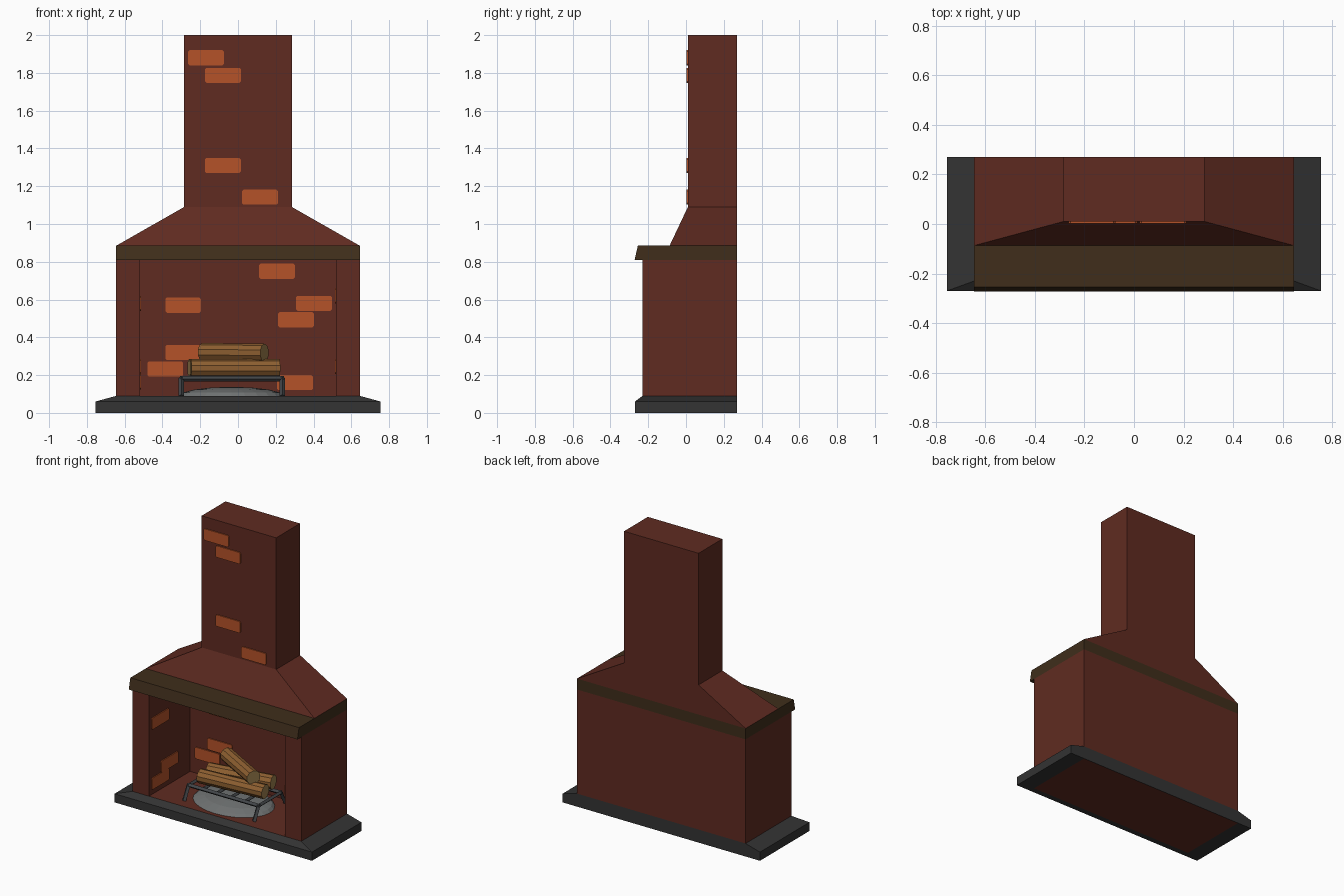
import bpy, bmesh, math
from mathutils import Vector

if "Cube" in bpy.data.objects:
    bpy.data.objects.remove(bpy.data.objects["Cube"])


def material(name, rgb):
    m = bpy.data.materials.new(name)
    m.diffuse_color = (*rgb, 1)
    m.use_nodes = True
    m.node_tree.nodes["Principled BSDF"].inputs["Base Color"].default_value = m.diffuse_color
    return m


BRICK = material("dark brick", (0.115, 0.024, 0.015))
LIGHT = material("light brick", (0.46, 0.085, 0.022))
WOOD = material("beam wood", (0.05, 0.027, 0.011))
STONE = material("dark stone", (0.033, 0.033, 0.033))
BARK = material("bark", (0.27, 0.115, 0.03))
CUT = material("cut wood", (0.33, 0.21, 0.075))
ASH = material("ash", (0.16, 0.17, 0.17))
IRON = material("iron", (0.055, 0.06, 0.065))


def finish(name, bm, *mats):
    bmesh.ops.recalc_face_normals(bm, faces=bm.faces)
    me = bpy.data.meshes.new(name)
    bm.to_mesh(me)
    bm.free()
    ob = bpy.data.objects.new(name, me)
    bpy.context.collection.objects.link(ob)
    for m in mats:
        me.materials.append(m)
    return ob


def loft(name, levels, mat, caps=True):
    """Stack of rectangles (half width, front y, back y, z) joined by walls."""
    bm = bmesh.new()
    rings = [[bm.verts.new(p) for p in ((-w, f, z), (w, f, z), (w, b, z), (-w, b, z))]
             for w, f, b, z in levels]
    for lo, hi in zip(rings, rings[1:]):
        for i in range(4):
            j = (i + 1) % 4
            bm.faces.new((lo[i], lo[j], hi[j], hi[i]))
    if caps:
        bm.faces.new(rings[0][::-1])
        bm.faces.new(rings[-1])
    return finish(name, bm, mat)


def prism(name, profile, z0, z1, mat):
    bm = bmesh.new()
    f = bm.faces.new([bm.verts.new((x, y, z0)) for x, y in profile])
    up = bmesh.ops.extrude_face_region(bm, geom=[f])["geom"]
    bmesh.ops.translate(bm, vec=(0, 0, z1 - z0),
                        verts=[v for v in up if isinstance(v, bmesh.types.BMVert)])
    bm.faces.new([v for v in f.verts]) if not f.is_valid else None
    return finish(name, bm, mat)


def rod(name, a, b, radius, sides, side_mat, end_mat):
    a, b = Vector(a), Vector(b)
    bm = bmesh.new()
    bmesh.ops.create_cone(bm, cap_ends=True, segments=sides, radius1=radius,
                          radius2=radius, depth=(b - a).length)
    for f in bm.faces:
        f.material_index = 1 if len(f.verts) == sides and abs(f.normal.z) > 0.9 else 0
    ob = finish(name, bm, side_mat, end_mat)
    ob.location = (a + b) / 2
    ob.rotation_euler = (b - a).to_track_quat('Z', 'Y').to_euler()
    return ob


def brick(name, loc, turn=0):
    """Rounded-corner brick face standing slightly proud of a wall."""
    w, h, r = 0.095, 0.04, 0.008
    pts = [(-w + r, -h), (w - r, -h), (w, -h + r), (w, h - r),
           (w - r, h), (-w + r, h), (-w, h - r), (-w, -h + r)]
    ob = prism(name, pts, 0, 0.01, LIGHT)
    ob.rotation_euler = (math.pi / 2, 0, turn)
    ob.location = loc


# Hearth slab and brick floor
loft("hearth_slab", [(0.645, -0.23, 0.268, 0), (0.755, -0.27, 0.27, 0),
                     (0.755, -0.27, 0.27, 0.06), (0.645, -0.23, 0.27, 0.09)], STONE, False)
loft("firebox_floor", [(0.645, -0.23, 0.268, 0), (0.645, -0.23, 0.268, 0.09)], BRICK)

# Firebox walls: U-shaped plan
prism("firebox_walls", [(-0.645, -0.23), (-0.52, -0.23), (-0.52, 0.22), (0.52, 0.22),
                        (0.52, -0.23), (0.645, -0.23), (0.645, 0.27), (-0.645, 0.27)],
      0.09, 0.81, BRICK)

# Mantel beam, hood and chimney
loft("mantel", [(0.645, -0.272, 0.27, 0.81), (0.645, -0.255, 0.27, 0.885)], WOOD)
loft("hood_and_chimney", [(0.645, -0.087, 0.27, 0.885), (0.285, 0.01, 0.27, 1.09),
                          (0.285, 0.01, 0.27, 2.0)], BRICK)

# Accent bricks on chimney, back wall and side walls
for x, z in ((-0.17, 1.88), (-0.08, 1.787), (-0.08, 1.31), (0.117, 1.142)):
    brick("chimney_brick", (x, 0.013, z))
for x, z in ((0.207, 0.75), (0.403, 0.58), (0.307, 0.493), (-0.29, 0.57),
             (-0.29, 0.32), (-0.385, 0.232), (0.302, 0.16)):
    brick("back_brick", (x, 0.223, z))
for y, z in ((-0.11, 0.58), (-0.01, 0.245), (-0.11, 0.165)):
    brick("left_brick", (-0.523, y, z), math.pi / 2)
for y, z in ((-0.05, 0.62), (0.05, 0.245)):
    brick("right_brick", (0.523, y, z), -math.pi / 2)

# Ash mound
bm = bmesh.new()
bmesh.ops.create_uvsphere(bm, u_segments=24, v_segments=8, radius=1)
bmesh.ops.bisect_plane(bm, geom=bm.verts[:] + bm.edges[:] + bm.faces[:], plane_co=(0, 0, 0),
                       plane_no=(0, 0, 1), clear_inner=True)
ash = finish("ash_mound", bm, ASH)
ash.scale, ash.location = (0.28, 0.21, 0.05), (-0.035, 0.005, 0.088)

# Iron grate: frame, bars and splayed legs
X0, X1, Y0, Y1, Z = -0.3, 0.235, -0.11, 0.13, 0.18
for y in (Y0, Y1):
    rod("grate_rail", (X0 - 0.008, y, Z), (X1 + 0.008, y, Z), 0.014, 4, IRON, IRON)
for i in range(6):
    x = X0 + (X1 - X0) * i / 5
    rod("grate_bar", (x, Y0, Z), (x, Y1, Z), 0.013, 4, IRON, IRON)
for x in (X0, X1):
    for y, out in ((Y0, -0.05), (Y1, 0.05)):
        rod("grate_leg", (x, y, Z + 0.005), (x, y + out, 0.09), 0.014, 4, IRON, IRON)

# Logs
for name, a, b in (("front_log", (-0.25, -0.055, 0.237), (0.22, -0.015, 0.237)),
                   ("back_log", (-0.26, 0.05, 0.237), (0.18, 0.13, 0.237)),
                   ("top_log", (-0.19, 0.15, 0.322), (0.14, -0.03, 0.318))):
    rod(name, a, b, 0.048, 10, BARK, CUT)
